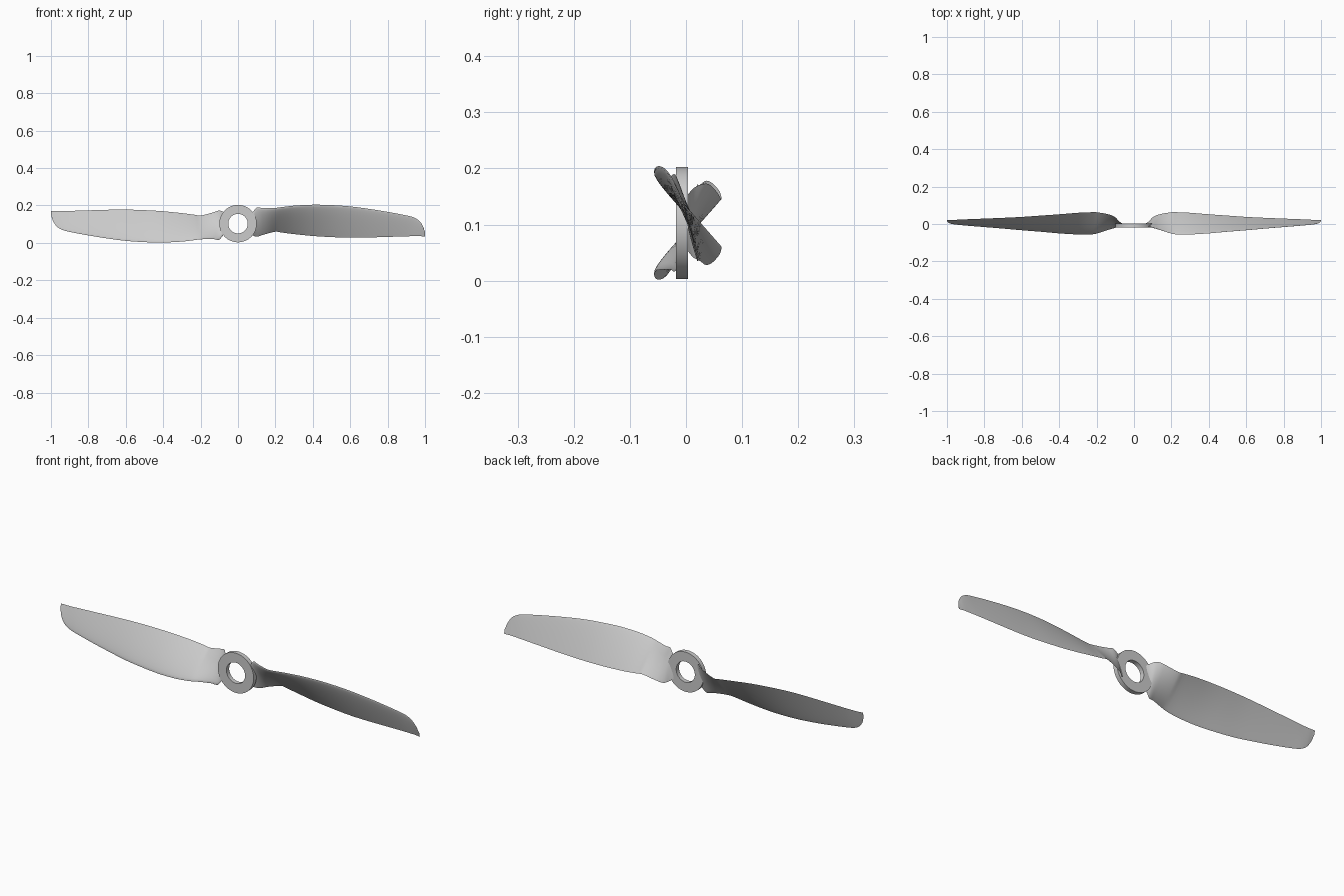
import bpy, bmesh, math
from mathutils import Vector, Matrix

if "Cube" in bpy.data.objects:
    bpy.data.objects.remove(bpy.data.objects["Cube"])

HUB_Z = 0.103

# Blade stations: x, upper edge (y, z), lower edge (y, z), thickness
STATIONS = [
    (0.065, -0.010, 0.155, 0.004, 0.052, 0.014),
    (0.080, -0.012, 0.166, 0.015, 0.040, 0.016),
    (0.100, -0.019, 0.189, 0.036, 0.033, 0.018),
    (0.130, -0.028, 0.186, 0.050, 0.042, 0.019),
    (0.200, -0.051, 0.187, 0.063, 0.060, 0.019),
    (0.230, -0.056, 0.191, 0.063, 0.056, 0.018),
    (0.300, -0.056, 0.199, 0.060, 0.047, 0.017),
    (0.400, -0.050, 0.204, 0.052, 0.037, 0.016),
    (0.500, -0.041, 0.202, 0.045, 0.031, 0.014),
    (0.600, -0.033, 0.195, 0.038, 0.028, 0.013),
    (0.700, -0.024, 0.182, 0.033, 0.029, 0.011),
    (0.800, -0.016, 0.166, 0.029, 0.032, 0.009),
    (0.900, -0.008, 0.147, 0.025, 0.035, 0.007),
    (0.940, -0.004, 0.136, 0.023, 0.036, 0.006),
    (0.970, 0.000, 0.117, 0.022, 0.036, 0.005),
    (0.990, 0.006, 0.087, 0.021, 0.035, 0.003),
    (1.000, 0.015, 0.055, 0.020, 0.035, 0.002),
]


def smooth_stations(rows, steps=4):
    """Hermite interpolation along the span."""
    n = len(rows)

    def slope(i, k):
        a, b = max(i - 1, 0), min(i + 1, n - 1)
        return (rows[b][k] - rows[a][k]) / (rows[b][0] - rows[a][0])

    out = []
    for i in range(n - 1):
        p, q = rows[i], rows[i + 1]
        h = q[0] - p[0]
        for s in range(steps):
            t = s / steps
            row = [p[0] + h * t]
            for k in range(1, 6):
                row.append((2*t**3 - 3*t**2 + 1) * p[k] + (t**3 - 2*t**2 + t) * h * slope(i, k)
                           + (3*t**2 - 2*t**3) * q[k] + (t**3 - t**2) * h * slope(i + 1, k))
            out.append(row)
    out.append(list(rows[-1]))
    return out


def section(row, n=12):
    """Aerofoil: rounded upper edge, thin lower edge, domed front, flatter back."""
    x, y0, z0, y1, z1, th = row
    a, b = Vector((x, y0, z0)), Vector((x, y1, z1))
    d = (b - a).normalized()
    front = Vector((0, d.z, -d.y))
    if front.y > 0:
        front.negate()

    def shape(t):
        return 5 * (0.2969 * math.sqrt(t) - 0.126 * t - 0.3516 * t**2 + 0.2843 * t**3 - 0.1015 * t**4)

    ts = [(1 - math.cos(math.pi * i / n)) / 2 for i in range(n + 1)]
    pts = [a.lerp(b, t) + front * th * 0.75 * shape(t) for t in ts]
    pts += [a.lerp(b, t) - front * th * 0.2 * shape(t) for t in reversed(ts[1:-1])]
    return pts


def finish(bm, name, angle):
    bmesh.ops.recalc_face_normals(bm, faces=bm.faces)
    me = bpy.data.meshes.new(name)
    bm.to_mesh(me)
    bm.free()
    ob = bpy.data.objects.new(name, me)
    bpy.context.collection.objects.link(ob)
    bpy.ops.object.select_all(action='DESELECT')
    ob.select_set(True)
    bpy.context.view_layer.objects.active = ob
    bpy.ops.object.shade_smooth_by_angle(angle=math.radians(angle))
    return ob


def loft_blade(name, turn):
    bm = bmesh.new()
    rings = [[bm.verts.new(p) for p in section(r)] for r in smooth_stations(STATIONS)]
    for r, s in zip(rings, rings[1:]):
        for i in range(len(r)):
            j = (i + 1) % len(r)
            bm.faces.new((r[i], r[j], s[j], s[i]))
    bm.faces.new(rings[0])
    bm.faces.new(rings[-1])
    bmesh.ops.rotate(bm, verts=bm.verts, cent=(0, 0, HUB_Z),
                     matrix=Matrix.Rotation(turn, 3, 'Y'))
    return finish(bm, name, 40)


def ring(name, r_out, r_in, y0, y1, sides=64):
    bm = bmesh.new()
    profile = [(r_out, y0), (r_out, y1), (r_in, y1), (r_in, y0)]
    loops = []
    for i in range(sides):
        c, s = math.cos(2 * math.pi * i / sides), math.sin(2 * math.pi * i / sides)
        loops.append([bm.verts.new((r * c, y, HUB_Z + r * s)) for r, y in profile])
    for i in range(sides):
        p, q = loops[i], loops[(i + 1) % sides]
        for k in range(4):
            bm.faces.new((p[k], p[(k + 1) % 4], q[(k + 1) % 4], q[k]))
    return finish(bm, name, 30)


# Hub ring with open bore
ring("hub_ring", 0.1, 0.052, -0.018, 0.004)

# Two twisted blades, half a turn apart
loft_blade("blade_right", 0)
loft_blade("blade_left", math.pi)
